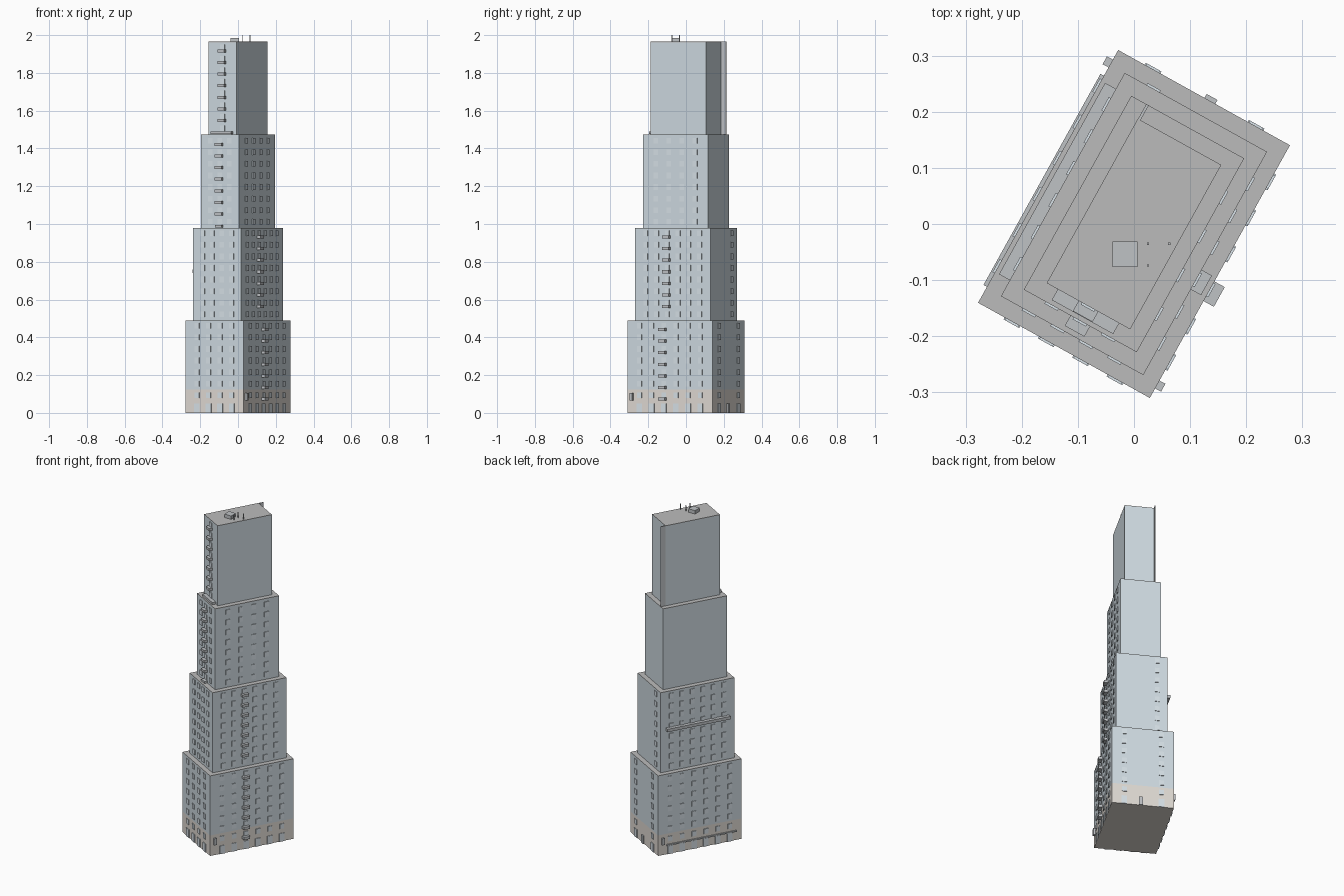
import bpy, bmesh, math
from mathutils import Matrix, Vector

if "Cube" in bpy.data.objects:
    bpy.data.objects.remove(bpy.data.objects["Cube"])

TURN = Matrix.Rotation(math.radians(-29), 4, 'Z')
FLOOR = 0.0613


def material(name, rgb):
    m = bpy.data.materials.new(name)
    m.diffuse_color = (*rgb, 1)
    m.use_nodes = True
    m.node_tree.nodes["Principled BSDF"].inputs["Base Color"].default_value = m.diffuse_color
    return m


WALL = material("wall_blue_grey", (0.62, 0.70, 0.75))
STONE = material("base_stone", (0.74, 0.70, 0.65))
GLASS = material("window_glass", (0.68, 0.75, 0.80))
ROOF = material("roof_grey", (0.5, 0.5, 0.5))
TRIM = material("trim_grey", (0.52, 0.54, 0.56))


def build(name, boxes, mat, turn=True):
    """One object from a list of (centre, size, rotation) boxes."""
    bm = bmesh.new()
    for c, s, r in boxes:
        m = Matrix.Translation(c) @ Matrix.Rotation(r, 4, 'Z') @ Matrix.Diagonal((*s, 1))
        bmesh.ops.create_cube(bm, size=1, matrix=TURN @ m if turn else m)
    me = bpy.data.meshes.new(name)
    bm.to_mesh(me)
    bm.free()
    me.materials.append(mat)
    ob = bpy.data.objects.new(name, me)
    bpy.context.collection.objects.link(ob)
    return ob


def block(w, d, z0, z1):
    return ((0, 0, (z0 + z1) / 2), (w, d, z1 - z0), 0)


# Facing angle of each side: outward normal is -y turned by this angle
SIDES = {"front": 0, "right": math.pi / 2, "back": math.pi, "left": -math.pi / 2}


def on_wall(tier, side, u, z, w, h, depth):
    """Box stuck on a wall, u measured from the wall centre to its right."""
    tw, td = TIERS[tier][:2]
    half = td / 2 if side in ("front", "back") else tw / 2
    a = SIDES[side]
    c = Matrix.Rotation(a, 3, 'Z') @ Vector((u, -half - depth / 2 + 0.001, 0))
    return ((c.x, c.y, z), (w, depth + 0.002, h), a)


# width, depth, bottom, top
TIERS = [(0.35, 0.515, 0.0, 0.49), (0.29, 0.455, 0.49, 0.98),
         (0.23, 0.395, 0.98, 1.475), (0.17, 0.335, 1.475, 1.965)]

# Tower tiers with roofs
for i, (w, d, z0, z1) in enumerate(TIERS):
    lo = 0.125 if i == 0 else z0
    build(f"tier_{i + 1}", [block(w, d, lo, z1 - 0.003)], WALL)
    build(f"roof_{i + 1}", [block(w, d, z1 - 0.003, z1)], ROOF)
build("stone_base", [block(0.35, 0.515, 0, 0.125)], STONE)

# Window grids: tier, side, divisions, used columns
GRIDS = [(0, "front", 5, (1, 2, 3, 4)), (0, "right", 7, range(1, 7)),
         (0, "left", 7, range(1, 7)), (0, "back", 5, (1, 4)),
         (1, "front", 5, (1, 2, 3, 4)), (1, "right", 7, range(1, 7)),
         (1, "left", 7, range(1, 7)), (1, "back", 5, (4,)),
         (2, "front", 4, (1, 2, 3)), (2, "right", 5, (1, 2, 3, 4)),
         (3, "front", 2, (1,))]
for t, side, n, cols in GRIDS:
    w, d, z0, z1 = TIERS[t]
    span = w if side in ("front", "back") else d
    wins = []
    for c in cols:
        u = span * (c / n - 0.5)
        for f in range(8):
            if t == 0 and f == 0:
                wins.append(on_wall(t, side, u, 0.025, 0.032, 0.05, 0.004))
            else:
                wins.append(on_wall(t, side, u, z0 + FLOOR * (f + 0.52), 0.027, 0.03, 0.004))
    build(f"windows_{t + 1}_{side}", wins, GLASS)

# Balcony stacks
for t, side, u in [(0, "right", -0.04), (1, "right", -0.033),
                   (2, "front", 0), (3, "front", 0)]:
    z0 = TIERS[t][2]
    build(f"balconies_{t + 1}",
          [on_wall(t, side, u, z0 + FLOOR * f + 0.012, 0.04, 0.016, 0.021)
           for f in range(1, 8)], TRIM)

# Ledges and canopies
build("upper_terrace_ledge", [on_wall(3, "front", 0, 1.483, 0.125, 0.014, 0.022)], TRIM)
build("balcony_step", [on_wall(2, "front", 0, 0.988, 0.04, 0.012, 0.02)], TRIM)
build("long_ledge", [on_wall(1, "left", 0, 0.75, 0.39, 0.018, 0.022)], TRIM)
build("shop_canopy", [on_wall(0, "left", 0.01, 0.056, 0.43, 0.008, 0.007)], TRIM)

# Wall boxes near the ground and the vertical fin at the top
build("wall_boxes", [on_wall(0, "right", -0.23, 0.085, 0.016, 0.04, 0.012),
                     on_wall(0, "left", -0.23, 0.085, 0.016, 0.04, 0.012)], TRIM)
build("back_door", [on_wall(0, "back", -0.012, 0.025, 0.022, 0.05, 0.008)], TRIM)
build("corner_fin", [on_wall(3, "back", 0.082, 1.72, 0.005, 0.49, 0.03)], TRIM)

# Roof equipment
build("roof_plant_room", [((-0.016, -0.054, 1.975), (0.045, 0.045, 0.022), 0)], TRIM, False)
build("antennas", [((x, y, 1.98), (0.004, 0.004, 0.04), 0)
                   for x, y in ((0.025, -0.035), (0.063, -0.035), (0.025, -0.074))], TRIM, False)
